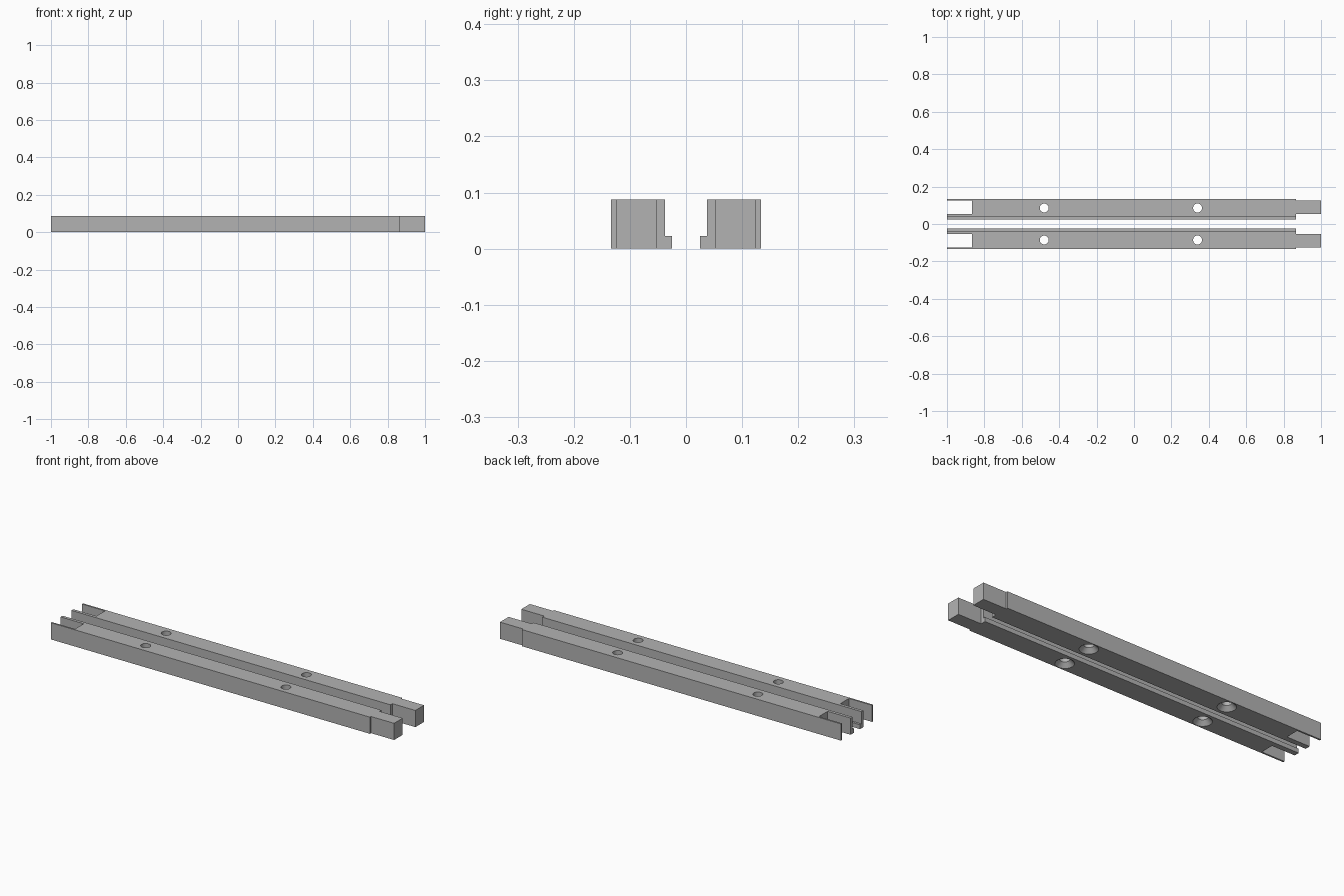
import bpy, bmesh, math
from mathutils import Vector

cube = bpy.data.objects.get("Cube")
if cube:
    bpy.data.objects.remove(cube, do_unlink=True)

HEIGHT, OUTER, INNER, LIP = 0.088, 0.134, 0.037, 0.025
JOINT = 0.865                      # where the tongue and slot begin
CHEEK_IN, CHEEK_OUT = 0.053, 0.125  # sides of the tongue and slot
HOLE_Y = (OUTER + INNER) / 2

grey = bpy.data.materials.new("plain grey")
grey.use_nodes = True
colour = (0.45, 0.45, 0.45, 1)
grey.diffuse_color = colour
grey.node_tree.nodes["Principled BSDF"].inputs["Base Color"].default_value = colour


def finish(bm, name):
    bmesh.ops.recalc_face_normals(bm, faces=bm.faces)
    mesh = bpy.data.meshes.new(name)
    bm.to_mesh(mesh)
    bm.free()
    mesh.materials.append(grey)
    obj = bpy.data.objects.new(name, mesh)
    bpy.context.collection.objects.link(obj)
    return obj


def prism(bm, points, axis_vector):
    face = bm.faces.new([bm.verts.new(p) for p in points])
    top = bmesh.ops.extrude_face_region(bm, geom=[face])["geom"]
    verts = [v for v in top if isinstance(v, bmesh.types.BMVert)]
    bmesh.ops.translate(bm, verts=verts, vec=axis_vector)


def box(bm, x0, x1, y0, y1):
    z0, z1 = -0.05, HEIGHT + 0.05
    prism(bm, [(x0, y0, z0), (x1, y0, z0), (x1, y1, z0), (x0, y1, z0)],
          Vector((0, 0, z1 - z0)))


def screw_hole(bm, x, y, sides=24):
    # Straight bore with a countersink underneath
    rings = []
    for r, z in ((0.047, -0.002), (0.024, 0.022), (0.024, HEIGHT + 0.02)):
        rings.append([bm.verts.new((x + r * math.cos(i * math.tau / sides),
                                    y + r * math.sin(i * math.tau / sides), z))
                      for i in range(sides)])
    for low, high in zip(rings, rings[1:]):
        for i in range(sides):
            j = (i + 1) % sides
            bm.faces.new((low[i], low[j], high[j], high[i]))
    bm.faces.new(rings[0][::-1])
    bm.faces.new(rings[-1])


def rail(name, side):
    # Full-length bar with a low inner lip
    bm = bmesh.new()
    section = [(OUTER, 0), (OUTER, HEIGHT), (INNER, HEIGHT),
               (INNER, 0.023), (LIP, 0.023), (LIP, 0)]
    prism(bm, [(-1, side * y, z) for y, z in section], Vector((2, 0, 0)))
    bar = finish(bm, name)

    # Cutter: end slot, shoulders beside the tongue, screw holes
    bm = bmesh.new()
    box(bm, -1.1, -JOINT, side * CHEEK_IN, side * CHEEK_OUT)
    box(bm, JOINT, 1.1, 0, side * CHEEK_IN)
    box(bm, JOINT, 1.1, side * CHEEK_OUT, side * 0.2)
    for x in (-0.48, 0.34):
        screw_hole(bm, x, side * HOLE_Y)
    cutter = finish(bm, name + "_cutter")
    cutter.hide_render = True

    cut = bar.modifiers.new("joints and holes", 'BOOLEAN')
    cut.operation = 'DIFFERENCE'
    cut.solver = 'EXACT'
    cut.object = cutter
    bpy.ops.object.select_all(action='DESELECT')
    bar.select_set(True)
    bpy.context.view_layer.objects.active = bar
    bpy.ops.object.modifier_apply(modifier=cut.name)
    bpy.data.objects.remove(cutter, do_unlink=True)
    bpy.ops.object.shade_smooth_by_angle(angle=math.radians(30))


rail("back_rail", 1)
rail("front_rail", -1)
